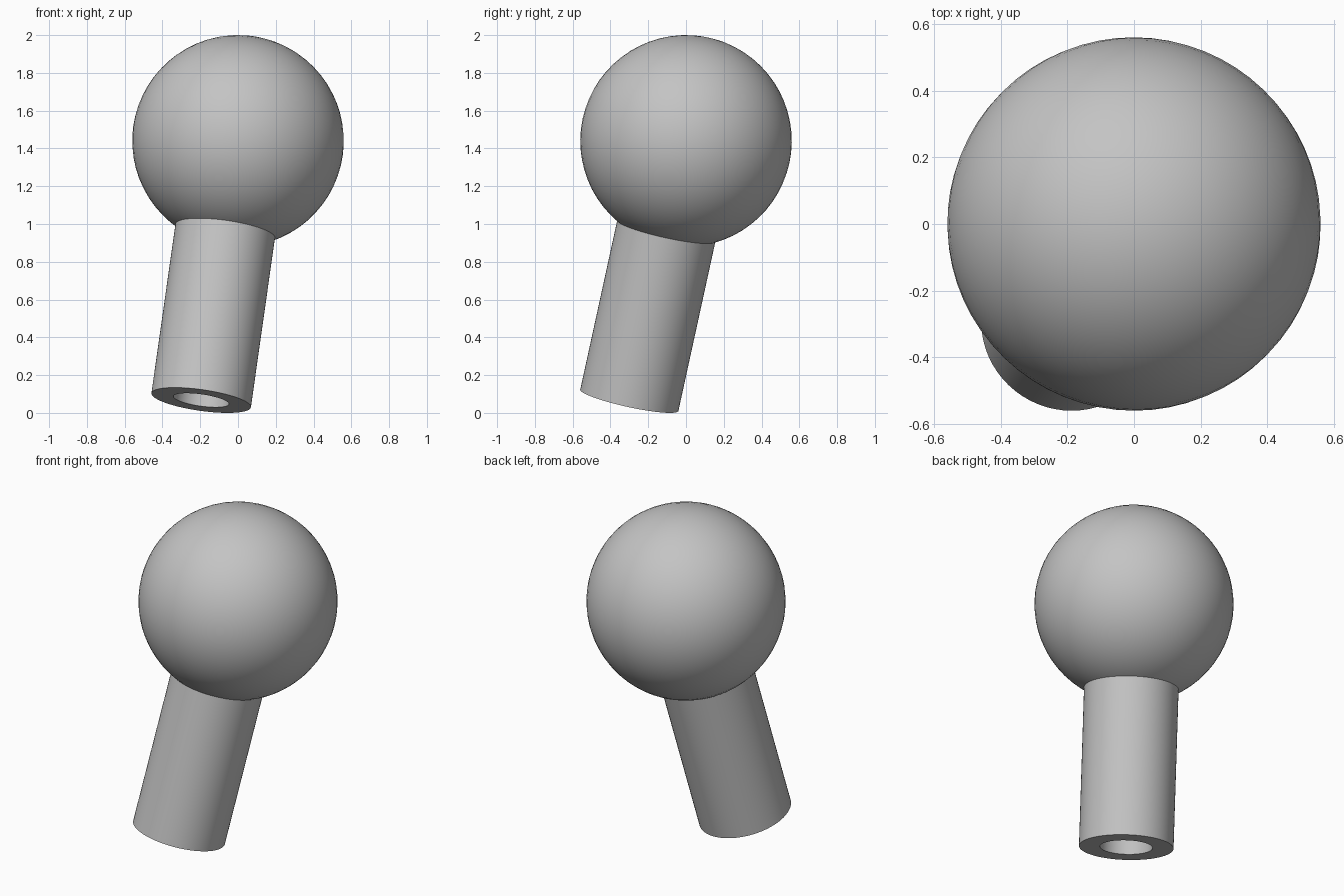
import bpy
import bmesh
import math
from mathutils import Vector

cube = bpy.data.objects.get("Cube")
if cube:
    bpy.data.objects.remove(cube, do_unlink=True)

grey = bpy.data.materials.new("plain grey")
grey.use_nodes = True
colour = (0.55, 0.55, 0.55, 1)
grey.diffuse_color = colour
grey.node_tree.nodes["Principled BSDF"].inputs["Base Color"].default_value = colour

BALL_CENTRE = Vector((0, 0, 1.44))
BALL_RADIUS = 0.56
SHANK_END = Vector((-0.195, -0.30, 0.067))
SHANK_RADIUS = 0.266
BORE_RADIUS = 0.148
SIDES = 64


def finish(obj):
    """Apply the material and smooth shading with sharp rims."""
    obj.data.materials.clear()
    obj.data.materials.append(grey)
    bpy.ops.object.select_all(action="DESELECT")
    obj.select_set(True)
    bpy.context.view_layer.objects.active = obj
    bpy.ops.object.shade_smooth_by_angle(angle=math.radians(30))


# The shank points from its open end to the centre of the ball
axis = BALL_CENTRE - SHANK_END
tilt = axis.to_track_quat("Z", "Y")

# Round ball, with its poles along the shank
bpy.ops.mesh.primitive_uv_sphere_add(
    segments=SIDES, ring_count=SIDES // 2, radius=BALL_RADIUS,
    location=BALL_CENTRE, rotation=tilt.to_euler())
ball = bpy.context.object
ball.name = "ball"
finish(ball)

# Hollow shank: a rectangular wall section spun around the axis
top = axis.length - math.sqrt(BALL_RADIUS ** 2 - SHANK_RADIUS ** 2) + 0.02
section = [(BORE_RADIUS, 0), (SHANK_RADIUS, 0),
           (SHANK_RADIUS, top), (BORE_RADIUS, top)]
bm = bmesh.new()
corners = [bm.verts.new((r, 0, z)) for r, z in section]
edges = [bm.edges.new((corners[i - 1], corners[i])) for i in range(len(corners))]
bmesh.ops.spin(bm, geom=corners + edges, cent=(0, 0, 0), axis=(0, 0, 1),
               angle=math.tau, steps=SIDES, use_merge=True)
bmesh.ops.remove_doubles(bm, verts=bm.verts, dist=0.0001)
bmesh.ops.recalc_face_normals(bm, faces=bm.faces)
mesh = bpy.data.meshes.new("hollow_shank")
bm.to_mesh(mesh)
bm.free()
shank = bpy.data.objects.new("hollow_shank", mesh)
bpy.context.collection.objects.link(shank)
shank.location = SHANK_END
shank.rotation_euler = tilt.to_euler()
finish(shank)
